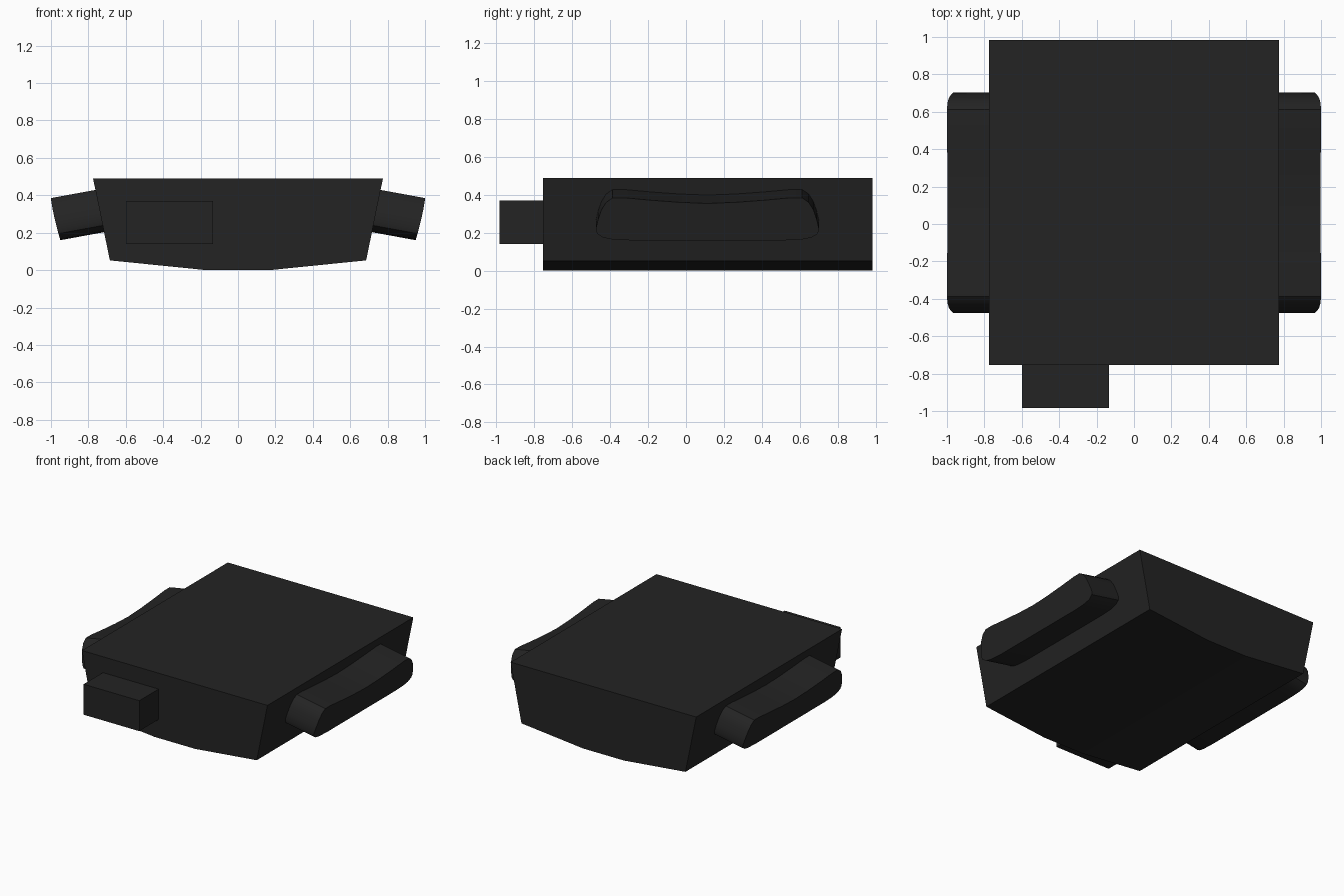
import bpy, bmesh, math
from mathutils import Vector

if "Cube" in bpy.data.objects:
    bpy.data.objects.remove(bpy.data.objects["Cube"], do_unlink=True)

# Single dark plastic colour
black = bpy.data.materials.new("matte black")
black.use_nodes = True
colour = (0.017, 0.017, 0.017, 1)
black.diffuse_color = colour
black.node_tree.nodes["Principled BSDF"].inputs["Base Color"].default_value = colour


def prism(name, outline, offset, smooth=False):
    """Sweep a closed outline along an offset into a solid."""
    bm = bmesh.new()
    near = [bm.verts.new(p) for p in outline]
    far = [bm.verts.new(Vector(p) + Vector(offset)) for p in outline]
    bm.faces.new(near)
    bm.faces.new(far[::-1])
    for i in range(len(near)):
        j = (i + 1) % len(near)
        bm.faces.new((near[j], near[i], far[i], far[j]))
    bmesh.ops.recalc_face_normals(bm, faces=bm.faces)
    mesh = bpy.data.meshes.new(name)
    bm.to_mesh(mesh)
    bm.free()
    mesh.materials.append(black)
    obj = bpy.data.objects.new(name, mesh)
    bpy.context.collection.objects.link(obj)
    if smooth:
        bpy.ops.object.select_all(action="DESELECT")
        obj.select_set(True)
        bpy.context.view_layer.objects.active = obj
        bpy.ops.object.shade_smooth_by_angle(angle=math.radians(30))
    return obj


# Tapered body with a shallow keel
half = [(0.17, 0), (0.685, 0.052), (0.775, 0.49)]
section = half + [(-x, z) for x, z in reversed(half)]
prism("body", [(x, -0.755, z) for x, z in section], (0, 1.74, 0))

# Connector block on the front
block = [(-0.6, 0.14), (-0.135, 0.14), (-0.135, 0.37), (-0.6, 0.37)]
prism("front_block", [(x, -0.985, z) for x, z in block], (0, 0.26, 0))

# Side grips: half outline as distance from the grip centre, and height
MID = 0.113
grip = [(0, 0.355), (0.15, 0.361), (0.3, 0.372), (0.44, 0.385), (0.5, 0.385),
        (0.535, 0.36), (0.56, 0.32), (0.577, 0.27), (0.589, 0.22), (0.582, 0.195),
        (0.55, 0.175), (0.5, 0.165), (0.4, 0.16)]
outline = grip + [(-d, z) for d, z in reversed(grip[1:])]
for side, name in ((1, "left_grip"), (-1, "right_grip")):
    points = []
    for d, z in outline:
        drop = (0.385 - z) / 0.225
        points.append((side * (1 - 0.05 * drop ** 1.3), MID + d, z))
    prism(name, points, (-side * 0.3, 0, 0.055), smooth=True)
